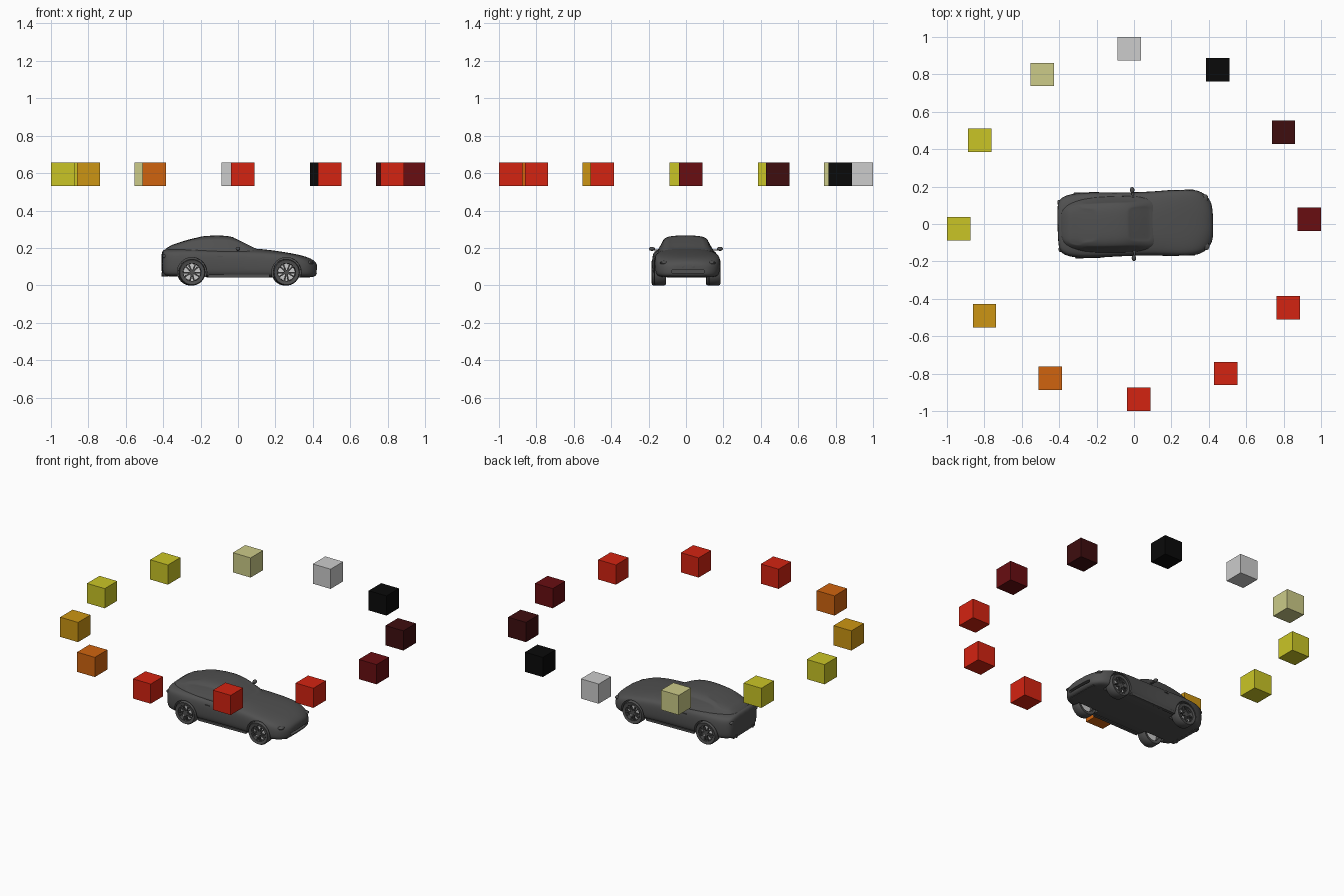
import bpy
import bmesh
from math import sin, cos, radians, tau
from mathutils import Matrix, Vector

if "Cube" in bpy.data.objects:
    bpy.data.objects.remove(bpy.data.objects["Cube"], do_unlink=True)


def material(name, *srgb):
    linear = [((c / 255 + 0.055) / 1.055) ** 2.4 if c > 10 else c / 3300 for c in srgb]
    mat = bpy.data.materials.new(name)
    mat.use_nodes = True
    mat.diffuse_color = (*linear, 1)
    mat.node_tree.nodes["Principled BSDF"].inputs["Base Color"].default_value = (*linear, 1)
    return mat


paint = material("charcoal paint", 80, 80, 80)
maroon = material("maroon", 104, 13, 17)
dark_maroon = material("dark maroon", 62, 13, 15)
black = material("black", 10, 10, 10)
light_grey = material("light grey", 204, 204, 204)
pale = material("pale olive", 204, 203, 136)
yellow = material("yellow", 202, 197, 38)
amber = material("amber", 204, 149, 19)
orange = material("orange", 208, 100, 15)
red = material("red", 212, 35, 17)

car = []


def finish(name, bm, mat, part_of_car=True):
    bmesh.ops.recalc_face_normals(bm, faces=bm.faces[:])
    mesh = bpy.data.meshes.new(name)
    bm.to_mesh(mesh)
    bm.free()
    mesh.materials.append(mat)
    obj = bpy.data.objects.new(name, mesh)
    bpy.context.collection.objects.link(obj)
    if part_of_car:
        car.append(obj)
    return obj


def add_loft(bm, rings, wrap=False):
    """Skin closed rings; either join the last to the first or cap both ends."""
    loops = [[bm.verts.new(p) for p in ring] for ring in rings]
    count = len(loops[0])
    for a, b in zip(loops, loops[1:] + (loops[:1] if wrap else [])):
        for i in range(count):
            j = (i + 1) % count
            bm.faces.new((a[i], a[j], b[j], b[i]))
    if not wrap:
        bm.faces.new(loops[0])
        bm.faces.new(loops[-1])


def mirrored_ring(x, half):
    full = half + [(-y, z) for y, z in half[-2:0:-1]]
    return [Vector((x, y, z)) for y, z in full]


def add_lathe(bm, centre, profile, side, steps=40):
    rings = []
    for k in range(steps):
        a = tau * k / steps
        rings.append([centre + Vector((r * cos(a), side * y, r * sin(a))) for r, y in profile])
    add_loft(bm, rings, wrap=True)


def add_box(bm, centre, size, turn=Matrix()):
    mat = Matrix.Translation(centre) @ turn @ Matrix.Diagonal((*size, 1))
    bmesh.ops.create_cube(bm, size=1, matrix=mat)


def add_blob(bm, centre, radii, turn=Matrix()):
    mat = Matrix.Translation(centre) @ turn @ Matrix.Diagonal((*radii, 1))
    bmesh.ops.create_uvsphere(bm, u_segments=20, v_segments=12, radius=1, matrix=mat)


def add_cylinder(bm, centre, radius, depth, axis="X"):
    mat = Matrix.Translation(centre) @ Matrix.Rotation(radians(90), 4, axis)
    bmesh.ops.create_cone(bm, cap_ends=True, segments=40, radius1=radius,
                          radius2=radius, depth=depth, matrix=mat)


# Lower body: x, half width, underside, shoulder, centre top
def body_ring(x, w, zb, zs, zt):
    w *= 1.02
    return mirrored_ring(x, [(0, zb), (w * .8, zb), (w * .98, zb + .012), (w, (zb + zs) / 2),
                             (w * .98, zs - .01), (w * .86, zs + .008), (w * .45, zt), (0, zt)])


stations = [
    (-.41, .12, .06, .17, .185), (-.39, .145, .05, .177, .192), (-.35, .165, .046, .18, .2),
    (-.25, .176, .046, .183, .203), (-.1, .168, .042, .178, .2), (.05, .167, .042, .176, .2),
    (.15, .171, .042, .172, .192), (.25, .178, .042, .163, .178), (.33, .174, .042, .147, .163),
    (.38, .153, .042, .127, .148), (.408, .12, .046, .112, .132), (.424, .08, .06, .098, .114)]
bm = bmesh.new()
add_loft(bm, [body_ring(*s) for s in stations])
body = finish("car_body", bm, paint)
body.modifiers.new("smooth", "SUBSURF").levels = 2


# Cabin: x, base half width, roof height, roof half width
def cabin_ring(x, wb, zt, wt):
    base = .16
    h = zt - base
    return mirrored_ring(x, [(0, base), (wb, base), (wb * .985, base + h * .28),
                             (wt, base + h * .82), (wt * .78, base + h * .96),
                             (wt * .4, zt), (0, zt)])


stations = [
    (-.4, .1, .188, .08), (-.35, .13, .219, .1), (-.28, .146, .245, .112), (-.2, .151, .262, .117),
    (-.1, .153, .269, .118), (-.03, .152, .26, .117), (.03, .15, .233, .118),
    (.09, .143, .2, .122), (.13, .12, .183, .1)]
bm = bmesh.new()
add_loft(bm, [cabin_ring(*s) for s in stations])
bmesh.ops.recalc_face_normals(bm, faces=bm.faces[:])

# Windows are shallow insets in the cabin
rules = [
    lambda c, n: abs(n.y) > .6 and .19 < c.z < .235 and -.3 < c.x < .04,
    lambda c, n: n.x > .2 and n.z > .5 and -.02 < c.x < .1 and abs(c.y) < .1,
    lambda c, n: n.x < -.15 and n.z > .5 and -.36 < c.x < -.21 and abs(c.y) < .1]
for rule in rules:
    glass = [f for f in bm.faces if rule(f.calc_center_median(), f.normal)]
    if glass:
        bmesh.ops.inset_region(bm, faces=glass, thickness=.005, depth=-.003)
cabin = finish("car_cabin", bm, paint)
cabin.modifiers.new("smooth", "SUBSURF").levels = 2

# Wheel arches and front intake are cut from the body
bm = bmesh.new()
axles = {"front": .255, "rear": -.25}
for x in axles.values():
    for side in (-1, 1):
        add_cylinder(bm, (x, side * .18, .07), .079, .15)
add_box(bm, (.42, 0, .073), (.05, .17, .016))
cutter = finish("arch_cutter", bm, paint)
cutter.hide_render = True
cut = body.modifiers.new("arches", "BOOLEAN")
cut.operation = "DIFFERENCE"
cut.object = cutter

# Wheels
tyre = [(.052, .118), (.066, .115), (.071, .123), (.071, .168), (.066, .176), (.052, .173)]
rim = [(.053, .12), (.053, .174), (.048, .174), (.046, .12)]
for axle, x in axles.items():
    for side, label in ((1, "left"), (-1, "right")):
        centre = Vector((x, 0, .07))
        bm = bmesh.new()
        add_lathe(bm, centre, tyre, side)
        finish(f"{axle}_{label}_tyre", bm, paint)

        bm = bmesh.new()
        add_lathe(bm, centre, rim, side)
        add_cylinder(bm, (x, side * .163, .07), .013, .016)
        for k in range(5):
            for lean in (-13, 13):
                turn = Matrix.Rotation(radians(72 * k + 18 + lean), 4, "Y")
                spot = centre + turn @ Vector((.029, side * .166, 0))
                add_box(bm, spot, (.042, .01, .0075), turn)
        finish(f"{axle}_{label}_rim", bm, paint)

        bm = bmesh.new()
        add_cylinder(bm, (x, side * .145, .07), .046, .006)
        finish(f"{axle}_{label}_brake_disc", bm, light_grey)

# Paired details on both sides
for side, label in ((1, "left"), (-1, "right")):
    bm = bmesh.new()
    add_blob(bm, (-.005, side * .182, .195), (.012, .016, .011))
    add_box(bm, (-.002, side * .16, .189), (.012, .04, .006))
    finish(f"{label}_mirror", bm, paint)

    bm = bmesh.new()
    sweep = Matrix.Rotation(radians(-38 * side), 4, "Z")
    add_blob(bm, (.375, side * .122, .121), (.022, .03, .011), sweep)
    finish(f"{label}_headlight", bm, paint)

    bm = bmesh.new()
    add_blob(bm, (.414, side * .027, .1), (.009, .022, .012))
    finish(f"{label}_grille", bm, paint)

    bm = bmesh.new()
    add_blob(bm, (-.39, side * .115, .155), (.014, .026, .012),
             Matrix.Rotation(radians(25 * side), 4, "Z"))
    finish(f"{label}_tail_light", bm, paint)

    bm = bmesh.new()
    add_cylinder(bm, (-.392, side * .085, .058), .01, .03, "Y")
    finish(f"{label}_exhaust", bm, paint)

    bm = bmesh.new()
    add_box(bm, (-.1, side * .168, .155), (.028, .008, .005))
    add_box(bm, (0, side * .158, .05), (.33, .02, .014))
    finish(f"{label}_handle_and_sill", bm, paint)

# Front lip and rear bumper
bm = bmesh.new()
add_box(bm, (.386, 0, .048), (.03, .2, .008))
add_box(bm, (-.392, 0, .062), (.02, .22, .025))
finish("bumper_trim", bm, paint)

# The car sits at a slight angle
tilt = radians(1.5)
for obj in car:
    obj.rotation_euler.z = tilt

# Bake modifiers and smooth the car
bpy.context.view_layer.update()
bpy.ops.object.select_all(action="DESELECT")
for obj in car:
    obj.select_set(obj is not cutter)
bpy.context.view_layer.objects.active = body
bpy.ops.object.convert(target="MESH")
bpy.ops.object.shade_smooth_by_angle(angle=radians(35))
bpy.data.objects.remove(cutter, do_unlink=True)

# Ring of floating colour cubes
ring_colours = [maroon, dark_maroon, black, light_grey, pale, yellow,
                yellow, amber, orange, red, red, red]
for i, mat in enumerate(ring_colours):
    a = tilt + tau * i / len(ring_colours)
    bm = bmesh.new()
    add_box(bm, (.9375 * cos(a), .9375 * sin(a), .594), (.125, .125, .125))
    finish(f"colour_cube_{i + 1}", bm, mat, False)
